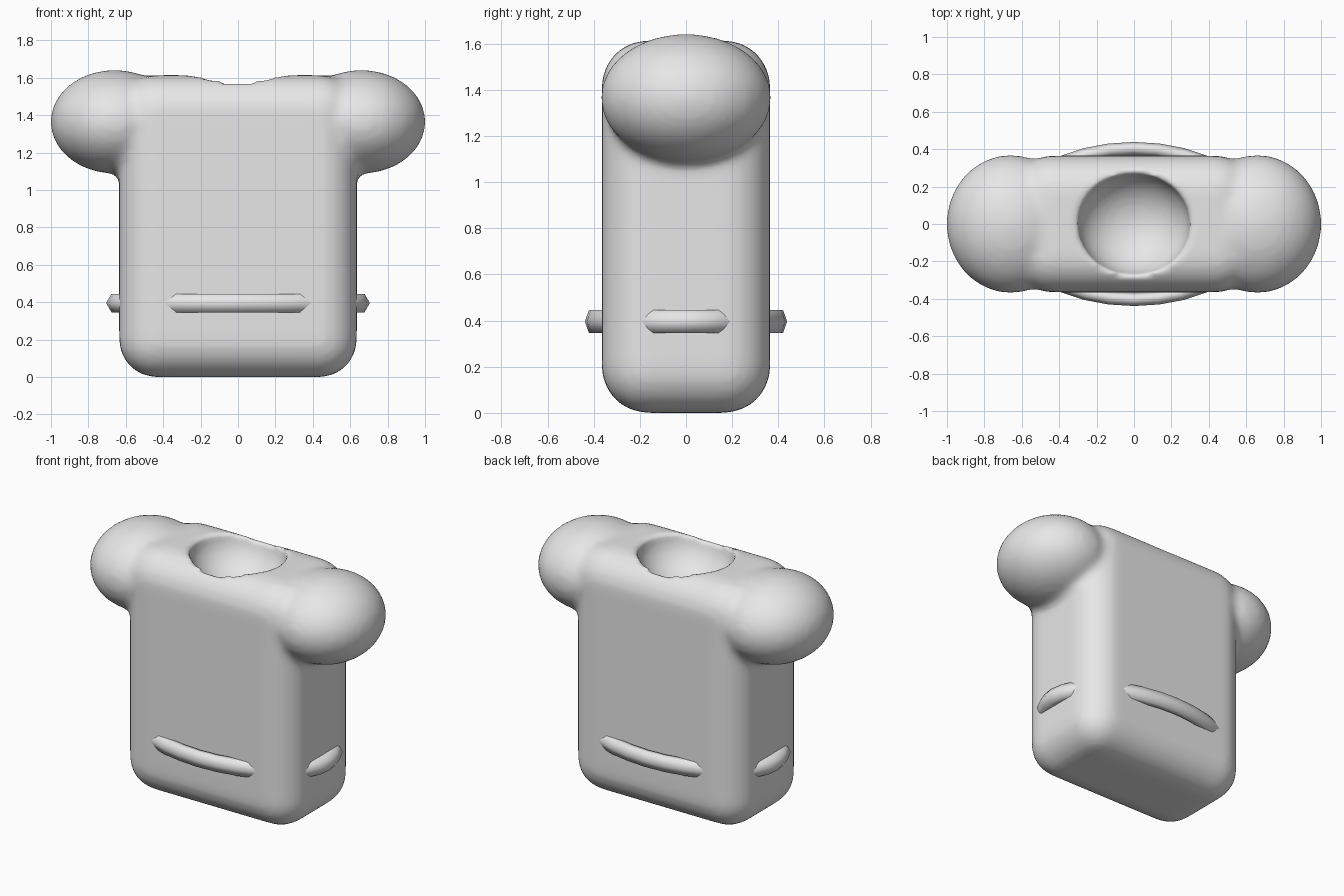
import bpy, bmesh, math
from mathutils import Matrix, Vector

if "Cube" in bpy.data.objects:
    bpy.data.objects.remove(bpy.data.objects["Cube"])

grey = bpy.data.materials.new("plain grey")
grey.diffuse_color = (0.8, 0.8, 0.8, 1)
grey.use_nodes = True
grey.node_tree.nodes["Principled BSDF"].inputs["Base Color"].default_value = grey.diffuse_color


def make_object(name, bm):
    mesh = bpy.data.meshes.new(name)
    bm.to_mesh(mesh)
    bm.free()
    obj = bpy.data.objects.new(name, mesh)
    bpy.context.collection.objects.link(obj)
    mesh.materials.append(grey)
    return obj


def add_ellipsoid(bm, centre, radii):
    m = Matrix.Translation(centre) @ Matrix.Diagonal((*radii, 1))
    bmesh.ops.create_uvsphere(bm, u_segments=48, v_segments=32, radius=1, matrix=m)


def modify(obj, kind, **settings):
    mod = obj.modifiers.new(kind.lower(), kind)
    for key, value in settings.items():
        setattr(mod, key, value)
    bpy.ops.object.select_all(action='DESELECT')
    obj.select_set(True)
    bpy.context.view_layer.objects.active = obj
    bpy.ops.object.modifier_apply(modifier=mod.name)


# Torso: rounded box
bm = bmesh.new()
bmesh.ops.create_cube(bm, size=1, matrix=Matrix.Translation((0, 0, 0.807))
                      @ Matrix.Diagonal((1.27, 0.73, 1.614, 1)))
bmesh.ops.bevel(bm, geom=bm.edges[:], offset=0.2, segments=10, profile=0.5,
                affect='EDGES', clamp_overlap=True)
# Sleeves: ellipsoids blended into the shoulders
for side in (-1, 1):
    add_ellipsoid(bm, (side * 0.66, 0, 1.365), (0.343, 0.37, 0.277))
torso = make_object("torso", bm)
modify(torso, 'REMESH', mode='VOXEL', voxel_size=0.02)
modify(torso, 'SMOOTH', factor=0.5, iterations=12)

# Neck hollow: bowl cut in the top
bm = bmesh.new()
add_ellipsoid(bm, (0, 0, 1.61), (0.3, 0.275, 0.25))
cutter = make_object("neck_cutter", bm)
cutter.hide_render = True
modify(torso, 'BOOLEAN', operation='DIFFERENCE', object=cutter, solver='EXACT')
bpy.data.objects.remove(cutter)
modify(torso, 'REMESH', mode='VOXEL', voxel_size=0.02)
modify(torso, 'SMOOTH', factor=0.5, iterations=2)
lowest = min(v.co.z for v in torso.data.vertices)
for v in torso.data.vertices:
    v.co.z -= lowest
torso.data.polygons.foreach_set("use_smooth", [True] * len(torso.data.polygons))

# Belt: oval ring with a six-sided section, showing through each face
bm = bmesh.new()
major, minor, squash, count = 0.648, 0.057, 0.622, 32
rings = []
for i in range(count):
    a = 2 * math.pi * i / count
    ring = []
    for j in range(6):
        b = 2 * math.pi * j / 6
        r = major + minor * math.cos(b)
        ring.append(bm.verts.new((r * math.cos(a), r * math.sin(a) * squash,
                                  0.396 + minor * math.sin(b))))
    rings.append(ring)
for i in range(count):
    p, q = rings[i], rings[(i + 1) % count]
    for j in range(6):
        k = (j + 1) % 6
        bm.faces.new((p[j], q[j], q[k], p[k])).smooth = True
make_object("belt", bm)
